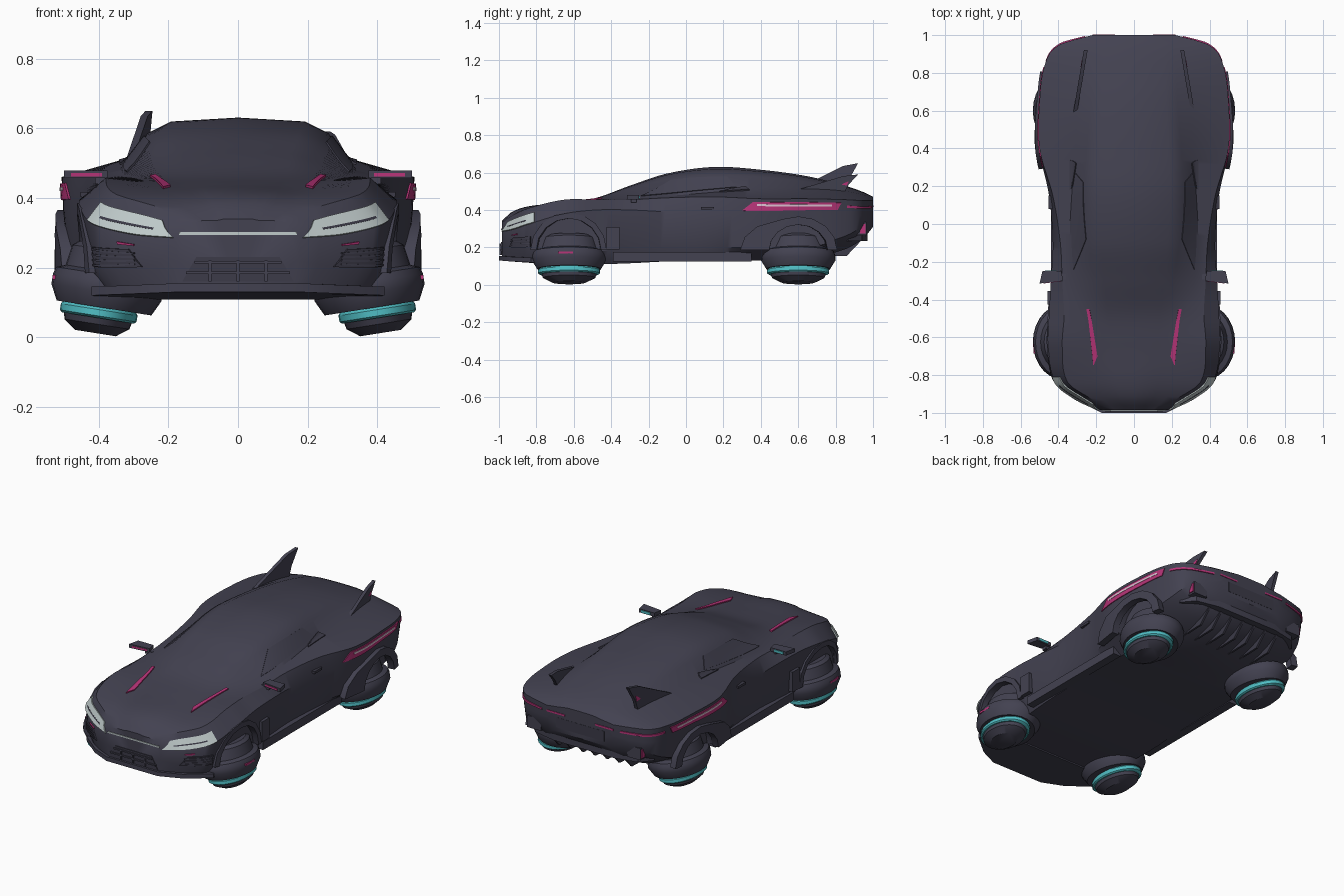
import bpy, bmesh
from math import radians, sin, cos, pi
from mathutils import Vector, Matrix

cube = bpy.data.objects.get("Cube")
if cube:
    bpy.data.objects.remove(cube)


def material(name, r, g, b):
    m = bpy.data.materials.new(name)
    m.use_nodes = True
    m.diffuse_color = (r, g, b, 1)
    m.node_tree.nodes["Principled BSDF"].inputs["Base Color"].default_value = (r, g, b, 1)
    return m


PAINT = material("slate paint", .056, .054, .082)
TRIM = material("dark trim", .045, .043, .065)
PINK = material("magenta light", .48, .035, .19)
TEAL = material("teal glow", .08, .51, .55)
LENS = material("pale lens", .53, .6, .6)
CORE = material("light core", .75, .55, .66)
parts = []


def finish(name, bm, mat):
    bmesh.ops.recalc_face_normals(bm, faces=bm.faces)
    mesh = bpy.data.meshes.new(name)
    bm.to_mesh(mesh)
    bm.free()
    mesh.materials.append(mat)
    obj = bpy.data.objects.new(name, mesh)
    bpy.context.collection.objects.link(obj)
    parts.append(obj)
    return obj


def apply_modifier(obj, kind, **settings):
    mod = obj.modifiers.new(kind.lower(), kind)
    for key, value in settings.items():
        setattr(mod, key, value)
    bpy.context.view_layer.objects.active = obj
    bpy.ops.object.modifier_apply(modifier=mod.name)


def grid_mesh(name, rows, mat, thickness):
    """Sheet of quads given as rows of points, thickened both ways."""
    bm = bmesh.new()
    verts = [[bm.verts.new(p) for p in row] for row in rows]
    for a, b in zip(verts, verts[1:]):
        for i in range(len(a) - 1):
            bm.faces.new((a[i], a[i + 1], b[i + 1], b[i]))
    obj = finish(name, bm, mat)
    apply_modifier(obj, 'SOLIDIFY', thickness=thickness, offset=0)


def prism(name, points, offset, mat):
    bm = bmesh.new()
    base = bm.faces.new([bm.verts.new(p) for p in points])
    new = bmesh.ops.extrude_face_region(bm, geom=[base], use_keep_orig=True)["geom"]
    bmesh.ops.translate(bm, vec=offset, verts=[v for v in new if isinstance(v, bmesh.types.BMVert)])
    finish(name, bm, mat)


def box(name, centre, size, mat):
    bm = bmesh.new()
    bmesh.ops.create_cube(bm, size=1, matrix=Matrix.Translation(centre) @ Matrix.Diagonal((*size, 1)))
    finish(name, bm, mat)


def lathe(name, profile, mat, place, sides=28):
    bm = bmesh.new()
    rings = [[bm.verts.new((r * cos(k * 2 * pi / sides), r * sin(k * 2 * pi / sides), z))
              for k in range(sides)] for r, z in profile]
    for a, b in zip(rings, rings[1:]):
        for k in range(sides):
            j = (k + 1) % sides
            bm.faces.new((a[k], a[j], b[j], b[k]))
    bm.faces.new(rings[0])
    bm.faces.new(rings[-1])
    bm.transform(place)
    return finish(name, bm, mat)


# Body measurements in hundredths along the length, nose to tail
STATION = (-98.5, -93, -84, -65, -48, -30, -10, 15, 40, 65, 85, 95, 100)
SHAPE = {
    "floor": (15, 13, 12, 11.5, 11, 11.5, 12.5, 13, 13, 14, 19, 25, 31),
    "floor_w": (16, 26, 36, 36, 38, 39, 39, 40, 38, 34, 32, 27, 18),
    "side_w": (18, 30, 41.5, 45.5, 45, 44, 43, 45, 50, 49, 46, 39, 22),
    "side": (28.5, 29.5, 32.5, 38, 40, 40, 39, 38, 37, 37, 37, 37, 38),
    "shoulder_w": (14, 22, 35, 38, 37, 38, 39, 43, 50, 50, 47, 39.5, 22),
    "shoulder": (33, 37, 41, 45.5, 45.5, 45.5, 46.5, 47, 46, 46, 45.5, 45, 45),
    "cabin_w": (10, 16, 22, 25, 27, 32, 34, 33, 31, 30, 28, 24, 14),
    "cabin": (33.5, 37.5, 41, 44, 45.5, 46.5, 47.5, 49.5, 51.5, 51.5, 50, 48, 46),
    "roof_w": (6, 10, 13, 16, 19, 21, 24, 26, 25, 23, 22, 19, 11),
    "roof": (33.5, 38, 41, 43.5, 46, 51, 56.5, 58.5, 57.5, 55, 51, 48.5, 46.5),
    "top": (34, 39, 42, 44, 46.5, 53, 59.5, 63, 61.5, 58, 53, 49.5, 47),
}


def measure(key, y):
    """Smooth interpolation of one measurement along the length."""
    v, s, y = SHAPE[key], STATION, y * 100
    last = len(s) - 2
    i = max(k for k in range(last + 1) if k == 0 or s[k] <= y)

    def slope(k):
        a, b = max(k - 1, 0), min(k + 1, last + 1)
        return (v[b] - v[a]) / (s[b] - s[a])
    h = s[i + 1] - s[i]
    t = (y - s[i]) / h
    u = 1 - t
    return (u * u * (1 + 2 * t) * v[i] + t * t * (1 + 2 * u) * v[i + 1]
            + h * t * u * (u * slope(i) - t * slope(i + 1))) / 100


def half_section(y):
    m = {key: measure(key, y) for key in SHAPE}
    return [(0, m["floor"]), (m["floor_w"], m["floor"]), (m["side_w"] * .97, m["floor"] + .07),
            (m["side_w"], m["side"]), (m["shoulder_w"], m["shoulder"]), (m["cabin_w"], m["cabin"]),
            (m["roof_w"], m["roof"]), (m["roof_w"] * .74, m["roof"] + .75 * (m["top"] - m["roof"])),
            (0, m["top"])]


def surface(y, t):
    h = half_section(y)
    i = min(int(t), 7)
    (a, b), (c, d) = h[i], h[i + 1]
    f = t - i
    return Vector((a + (c - a) * f, y, b + (d - b) * f))


def patch(name, corners, mat, lift=.003, thickness=.007, n=22):
    """Thin plate on the skin; corners are (y, t) pairs, made on both sides."""
    a, b, c, d = [Vector(p) for p in corners]
    for label, s in (("left_", 1), ("right_", -1)):
        rows = []
        for i in range(n + 1):
            row = []
            for j in range(4):
                y, t = a.lerp(b, i / n).lerp(d.lerp(c, i / n), j / 3)
                p = surface(y, t)
                normal = (surface(y + .004, t) - surface(y - .004, t)).cross(
                    surface(y, t + .01) - surface(y, t - .01)).normalized()
                if normal.dot(Vector((p.x, 0, p.z - .3))) < 0:
                    normal.negate()
                p += normal * lift
                row.append((p.x * s, p.y, p.z))
            rows.append(row)
        grid_mesh(label + name, rows, mat, thickness)


# Body shell lofted through the sections
bm = bmesh.new()
count = 84
rings = []
for k in range(count + 1):
    y = -.985 + 1.985 * k / count
    h = half_section(y)
    rings.append([bm.verts.new((x, y, z)) for x, z in h + [(-x, z) for x, z in h[-2:0:-1]]])
for a, b in zip(rings, rings[1:]):
    for k in range(len(a)):
        bm.faces.new((a[k - 1], a[k], b[k], b[k - 1]))
bm.faces.new(rings[0])
bm.faces.new(rings[-1])
body = finish("body_shell", bm, PAINT)

# Shallow wheel arches cut from the shell
for s in (1, -1):
    for x, y, r in ((.6, -.62, .17), (.63, .6, .155)):
        place = Matrix.Translation((s * x, y, .195)) @ Matrix.Rotation(pi / 2, 4, 'Y')
        cutter = lathe("arch_cutter", [(r, -.18), (r, .18)], TRIM, place)
        apply_modifier(body, 'BOOLEAN', operation='DIFFERENCE', object=cutter, solver='EXACT')
        parts.remove(cutter)
        bpy.data.objects.remove(cutter)

for label, s in (("left_", 1), ("right_", -1)):
    # Hover pods: tilted oval housing, glowing ring and hub
    for end, y in (("front_", -.625), ("rear_", .6)):
        rear = end == "rear_"
        tilt = Matrix.Rotation(radians(-9 * s), 4, 'Y')
        place = Matrix.Translation((s * .398, y, 0)) @ tilt @ Matrix.Diagonal((.16, .198, 1, 1))
        core = Matrix.Translation((s * .411, y, 0)) @ tilt @ Matrix.Diagonal((.131, .195, 1, 1))
        tag = label + end
        lathe(tag + "pod", [(.62, .265), (.74, .25), (.8, .19), (.96, .18), (1, .16), (1, .13), (.86, .085)],
              PAINT, place)
        lathe(tag + "pod_ring", [(.8, .09), (.85, .08), (.85, .062), (.8, .056)], TEAL, core)
        lathe(tag + "pod_hub", [(.76, .06), (.72, .038), (.45, .012)], PAINT, core)

        # Angular cladding band around the arch
        radii = (.155, .18, .205) if rear else (.17, .185, .2)
        rows = []
        for k in range(9):
            a = pi * k / 8
            row = []
            for r in radii:
                stretch = 1.5 if rear and k > 5 and r > .2 else 1
                py = y + r * cos(a) * stretch
                flare = .004 if rear else -.014
                row.append((s * (measure("side_w", py) + flare), py, .185 + r * sin(a) * (.88 if rear else 1)))
            rows.append(row)
        grid_mesh(tag + "arch_cladding", rows, PAINT, .04)
    box(label + "pod_light", (s * .526, -.645, .172), (.014, .08, .012), PINK)

    # Tail fins, the right one raised higher
    rise = .6 if s > 0 else 1
    outline = ((.57, .5), (.7, .565), (.84, .635), (.92, .65), (.87, .56), (.84, .47))
    fin = [(s * (.325 - (y - .57) * .17), y, .5 + (z - .5) * rise) for y, z in outline]
    prism(label + "tail_fin", fin, (s * -.02, 0, 0), PAINT)
    glow = [(s * (.327 - (y - .57) * .17), y, .5 + (z - .5) * rise)
            for y, z in ((.83, .56), (.87, .59), (.86, .55))]
    prism(label + "fin_light", glow, (s * -.005, 0, 0), PINK)

    # Wing mirrors
    plan = ((.385, -.25), (.375, -.3), (.5, -.315), (.485, -.25))
    prism(label + "mirror", [(s * x, y, .457) for x, y in plan], (0, 0, .022), PAINT)
    prism(label + "mirror_front_light", [(s * .39, -.304, .462), (s * .48, -.315, .462),
          (s * .48, -.315, .472), (s * .39, -.304, .472)], (0, .006, 0), PINK)
    box(label + "mirror_rear_glow", (s * .44, -.249, .468), (.06, .006, .014), TEAL)
    box(label + "mirror_stem", (s * .385, -.28, .45), (.05, .03, .02), PAINT)

    # Sills, fender vents and door handles
    box(label + "sill", (s * .415, -.02, .15), (.05, .74, .05), PAINT)
    box(label + "fender_vent", (s * .442, -.39, .25), (.03, .07, .12), PAINT)
    box(label + "door_handle", (s * .442, .115, .41), (.02, .07, .014), TRIM)

    # Exhaust corners with lights, and the thin tail bar
    box(label + "exhaust", (s * .33, .92, .3), (.09, .09, .07), PAINT)
    box(label + "exhaust_light", (s * .377, .945, .3), (.008, .03, .05), PINK)
    box(label + "tail_light_bar", (s * .16, 1, .42), (.12, .006, .01), PINK)

# Windows, hood slits and shoulder scoops on the skin
patch("side_window", ((-.24, 5.1), (.27, 5.2), (.22, 5.9), (-.08, 5.9)), PAINT, lift=.001)
patch("hood_slit", ((-.75, 5.25), (-.45, 5.3), (-.45, 5.5), (-.7, 5.55)), PINK)
patch("shoulder_scoop", ((.18, 4.9), (.34, 4.85), (.32, 5.2), (.2, 5.05)), TRIM)

# Lights on the front and rear corners
patch("headlight", ((-.983, 3.0), (-.81, 3.0), (-.81, 3.6), (-.95, 3.65)), LENS)
patch("headlight_divider", ((-.95, 3.25), (-.85, 3.2), (-.85, 3.27), (-.95, 3.32)), TRIM, lift=.004)
patch("tail_light", ((.3, 3.25), (.81, 3.36), (.83, 3.8), (.36, 3.8)), PINK, lift=.002)
patch("tail_light_core", ((.38, 3.56), (.78, 3.56), (.78, 3.68), (.38, 3.68)), CORE, lift=.004)
patch("tail_light_wrap", ((.86, 3.5), (.99, 3.45), (.99, 3.6), (.86, 3.64)), PINK, lift=.002)
box("nose_light_line", (0, -.985, .298), (.34, .008, .008), LENS)

# Front bumper: side intakes with slats and a marker, grille and splitter
patch("bumper_intake", ((-.94, 2.0), (-.83, 2.1), (-.83, 2.5), (-.92, 2.55)), TRIM)
for k in range(4):
    t = 2.08 + .11 * k
    patch("intake_slat", ((-.93, t), (-.83, t + .03), (-.83, t + .07), (-.93, t + .05)), PAINT, lift=.006)
patch("bumper_marker", ((-.93, 2.66), (-.9, 2.66), (-.9, 2.73), (-.93, 2.71)), PINK)
prism("grille_panel", [(-.16, -.983, .16), (.16, -.983, .16), (.12, -.983, .23), (-.12, -.983, .23)],
      (0, -.006, 0), TRIM)
for z, w in ((.185, .3), (.215, .25)):
    box("grille_bar", (0, -.99, z), (w, .012, .008), PAINT)
for x in (-.08, 0, .08):
    box("grille_post", (x, -.99, .19), (.008, .012, .06), PAINT)
edge = [(.36, -.7, .108), (.42, -.83, .12), (.29, -.94, .125), (.17, -1, .13)]
prism("front_splitter", edge + [(-x, y, z) for x, y, z in edge[::-1]], (0, 0, .025), PAINT)

# Rear bumper, inset panel and diffuser blades
edge = [(.36, .8), (.4, .87), (.34, .94), (.2, .97)]
prism("rear_bumper", [(x, y, .235) for x, y in edge + [(-x, y) for x, y in edge[::-1]]],
      (0, 0, .05), PAINT)
box("rear_panel", (0, .998, .365), (.32, .006, .06), TRIM)
for k in range(-3, 4):
    prism("diffuser_blade", [(k * .08 - .006, y, z) for y, z in ((.7, .15), (.86, .155), (.95, .25), (.78, .25))],
          (.012, 0, 0), TRIM)

# Smooth shading with crisp edges
bpy.ops.object.select_all(action='DESELECT')
for obj in parts:
    obj.select_set(True)
bpy.context.view_layer.objects.active = body
bpy.ops.object.shade_smooth_by_angle(angle=radians(32))
